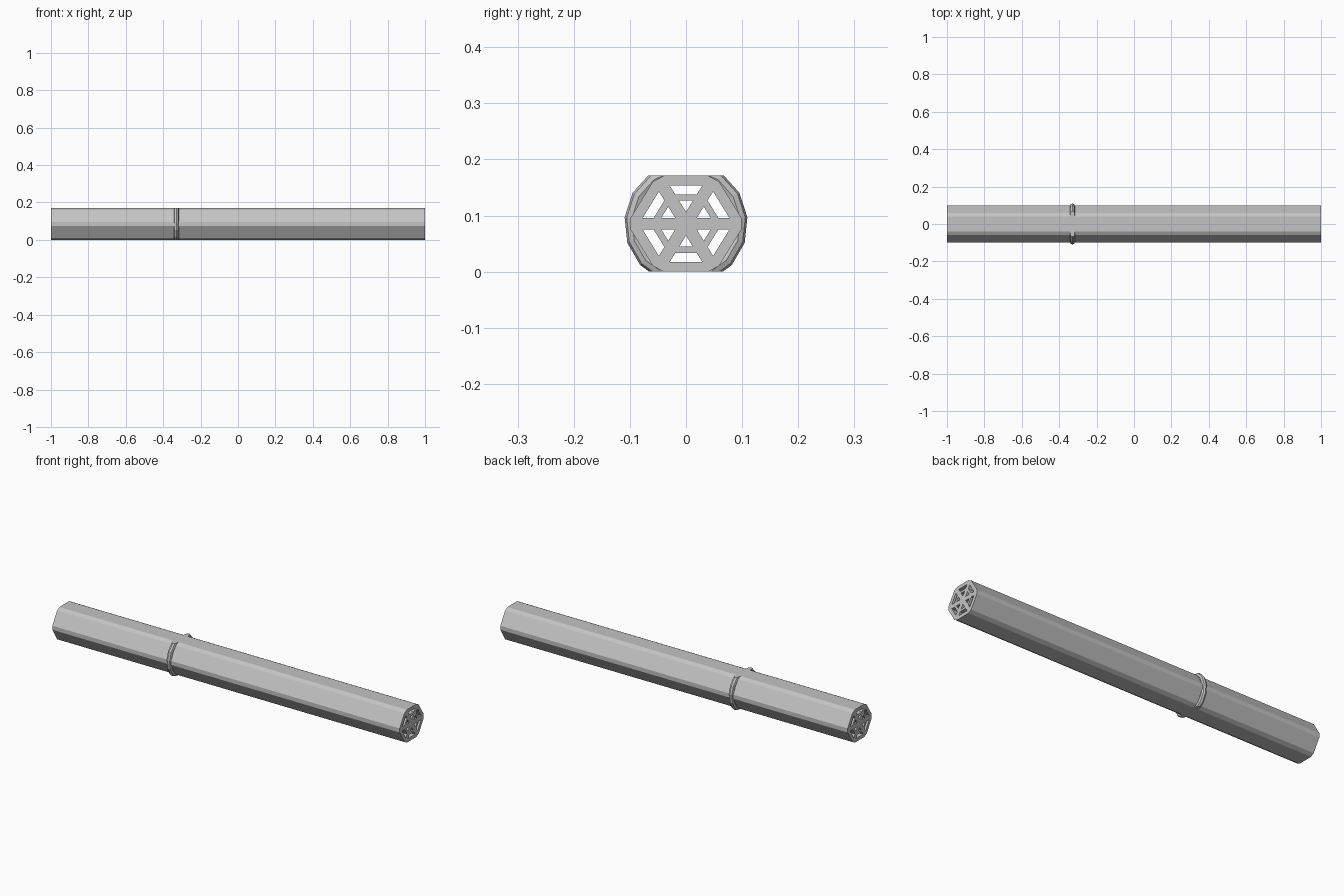
import bpy, bmesh, math
from mathutils import Vector

cube = bpy.data.objects.get("Cube")
if cube:
    bpy.data.objects.remove(cube)

APOTHEM = 0.0855     # half height of the six-sided tube
STRETCH = 1.065      # tube is slightly wider than regular
SPOKE = 0.0105       # half thickness of the spokes
LENGTH = 2.0

grey = bpy.data.materials.new("light_grey")
grey.use_nodes = True
grey.diffuse_color = (0.55, 0.55, 0.55, 1)
grey.node_tree.nodes["Principled BSDF"].inputs["Base Color"].default_value = (0.55, 0.55, 0.55, 1)


def make_object(name, bm):
    bmesh.ops.recalc_face_normals(bm, faces=bm.faces)
    mesh = bpy.data.meshes.new(name)
    bm.to_mesh(mesh)
    bm.free()
    mesh.materials.append(grey)
    obj = bpy.data.objects.new(name, mesh)
    bpy.context.collection.objects.link(obj)
    return obj


def add_loop(bm, points):
    """Closed outline in the end plane, from flat (y, z) points."""
    verts = [bm.verts.new((-LENGTH / 2, p.x * STRETCH, p.y + APOTHEM)) for p in points]
    return [bm.edges.new((a, b)) for a, b in zip(verts, verts[1:] + verts[:1])]


def turned(points, sector):
    angle = sector * math.pi / 3
    c, s = math.cos(angle), math.sin(angle)
    return [Vector((p.x * c - p.y * s, p.x * s + p.y * c)) for p in points]


def wedge(distance):
    """Half width of the opening between two spokes."""
    return (distance - 2 * SPOKE) * math.tan(math.pi / 6)


# Outer outline: hexagon with narrow chamfered corners
radius = APOTHEM / math.cos(math.pi / 6)
corners = [Vector((math.cos(i * math.pi / 3), math.sin(i * math.pi / 3))) * radius for i in range(6)]
outline = []
for i, corner in enumerate(corners):
    outline.append(corner.lerp(corners[i - 1], 0.123))
    outline.append(corner.lerp(corners[(i + 1) % 6], 0.123))

# Openings running through the tube: a triangle and a trapezoid per sector
tri, low, high = 0.041, 0.052, 0.068
triangle = [Vector((0, 2 * SPOKE)), Vector((wedge(tri), tri)), Vector((-wedge(tri), tri))]
trapezoid = [Vector((-wedge(low), low)), Vector((wedge(low), low)),
             Vector((wedge(high), high)), Vector((-wedge(high), high))]

bm = bmesh.new()
edges = add_loop(bm, outline)
for sector in range(6):
    for hole in (triangle, trapezoid):
        edges += add_loop(bm, turned(hole, sector))
bmesh.ops.triangle_fill(bm, edges=edges, use_beauty=True, normal=(1, 0, 0))
extruded = bmesh.ops.extrude_face_region(bm, geom=bm.faces[:], use_keep_orig=True)
bmesh.ops.translate(bm, vec=(LENGTH, 0, 0),
                    verts=[v for v in extruded["geom"] if isinstance(v, bmesh.types.BMVert)])
make_object("spoked_tube", bm)

# Collar: faceted ring trimmed level with the tube's top and bottom
MAJOR, MINOR, STEPS, SIDES = 0.097, 0.013, 15, 8
bm = bmesh.new()
rings = []
for i in range(STEPS):
    a = -math.pi / 2 + i * 2 * math.pi / STEPS
    ring = []
    for j in range(SIDES):
        b = j * 2 * math.pi / SIDES
        r = MAJOR + MINOR * math.cos(b)
        ring.append(bm.verts.new((-0.329 + MINOR * math.sin(b), r * math.cos(a), APOTHEM + r * math.sin(a))))
    rings.append(ring)
for i in range(STEPS):
    here, following = rings[i - 1], rings[i]
    for j in range(SIDES):
        bm.faces.new((here[j - 1], here[j], following[j], following[j - 1]))
for height, direction in ((0, -1), (2 * APOTHEM, 1)):
    bmesh.ops.bisect_plane(bm, geom=bm.verts[:] + bm.edges[:] + bm.faces[:],
                           plane_co=(0, 0, height), plane_no=(0, 0, direction), clear_outer=True)
    bmesh.ops.holes_fill(bm, edges=[e for e in bm.edges if e.is_boundary])
make_object("collar_ring", bm)
